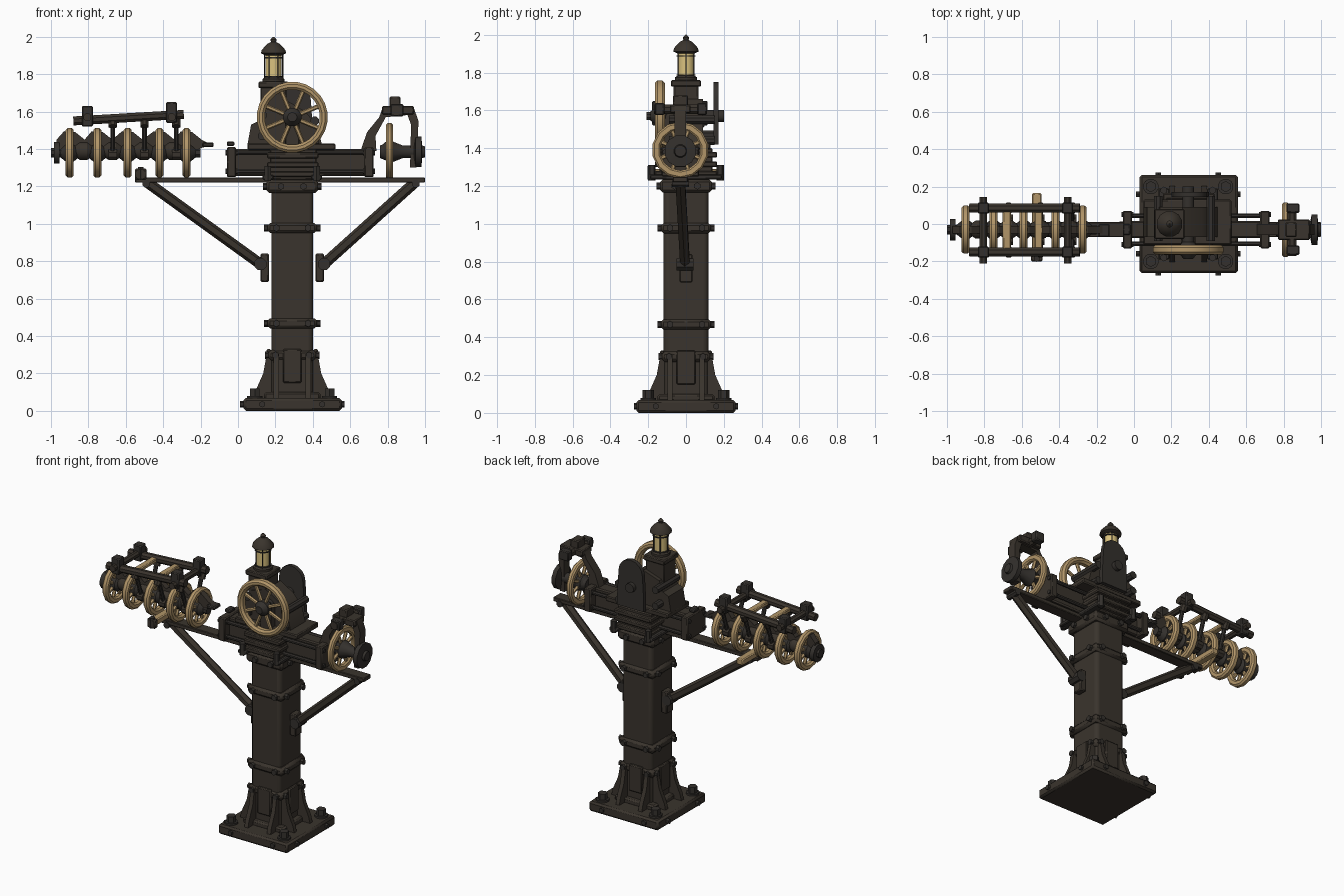
import bpy, bmesh, math
from mathutils import Vector, Matrix

cube = bpy.data.objects.get("Cube")
if cube:
    bpy.data.objects.remove(cube)


def material(name, colour):
    mat = bpy.data.materials.new(name)
    mat.use_nodes = True
    mat.diffuse_color = (*colour, 1)
    mat.node_tree.nodes["Principled BSDF"].inputs["Base Color"].default_value = (*colour, 1)
    return mat


IRON = material("dark iron", (.042, .034, .026))
STEEL = material("grey iron", (.034, .03, .026))
WOOD = material("tan brass", (.44, .3, .14))
GLASS = material("lamp glass", (.7, .54, .21))
X, Y, Z = Vector((1, 0, 0)), Vector((0, 1, 0)), Vector((0, 0, 1))
PX, MID = .29, -.03      # column centre, shaft line depth
parts = []


def finish(name, bm, mat, matrix=None, bevel=0, segments=1):
    if matrix:
        bm.transform(matrix)
    bmesh.ops.recalc_face_normals(bm, faces=bm.faces)
    mesh = bpy.data.meshes.new(name)
    bm.to_mesh(mesh)
    bm.free()
    mesh.materials.append(mat)
    obj = bpy.data.objects.new(name, mesh)
    bpy.context.collection.objects.link(obj)
    if bevel:
        mod = obj.modifiers.new("bevel", "BEVEL")
        mod.width, mod.segments = bevel, segments
    parts.append(obj)


def box(name, low, high, mat=IRON, bevel=.006, segments=1):
    low, high = Vector(low), Vector(high)
    bm = bmesh.new()
    bmesh.ops.create_cube(bm, size=1)
    shape = Matrix.Translation((low + high) / 2) @ Matrix.Diagonal((*(high - low), 1))
    finish(name, bm, mat, shape, bevel, segments)


def lathe(name, profile, centre, axis=Z, mat=IRON, steps=12, closed=False):
    """Revolve (radius, height) pairs about an axis."""
    bm = bmesh.new()
    rings = [[bm.verts.new((r * math.cos(a), r * math.sin(a), h)) for r, h in profile]
             for a in (math.tau * (i + .5) / steps for i in range(steps))]
    count = len(profile)
    for i, ring in enumerate(rings):
        after = rings[(i + 1) % steps]
        for j in range(count if closed else count - 1):
            k = (j + 1) % count
            bm.faces.new((ring[j], after[j], after[k], ring[k]))
    if not closed:
        for end in (0, -1):
            bm.faces.new([ring[end] for ring in rings])
    turn = Vector(axis).to_track_quat("Z", "Y").to_matrix().to_4x4()
    finish(name, bm, mat, Matrix.Translation(centre) @ turn)


def rod(name, start, end, radius, mat=IRON, steps=8):
    start, end = Vector(start), Vector(end)
    lathe(name, [(radius, 0), (radius, (end - start).length)], start, end - start, mat, steps)


def plate(name, outline, low, high, axis=Y, mat=IRON):
    """Extrude an outline: (x, z) along y, or (y, z) along x."""
    bm = bmesh.new()
    put = (lambda p, d: (p[0], d, p[1])) if axis == Y else (lambda p, d: (d, *p))
    a = [bm.verts.new(put(p, low)) for p in outline]
    b = [bm.verts.new(put(p, high)) for p in outline]
    bm.faces.new(a)
    bm.faces.new(b)
    for i in range(len(a)):
        j = (i + 1) % len(a)
        bm.faces.new((a[i], a[j], b[j], b[i]))
    finish(name, bm, mat)


def wheel(name, centre, axis, radius, width, spokes, thick, steps=14):
    w, c, inner = width / 2, width / 4, radius - thick
    rim = [(radius, -c), (radius, c), (radius - c, w), (inner + c, w),
           (inner, c), (inner, -c), (inner + c, -w), (radius - c, -w)]
    lathe(name + "_rim", rim, centre, axis, WOOD, steps, True)
    side = Z.cross(axis)
    for i in range(spokes):
        a = math.tau * (i + .5) / spokes
        way = side * math.cos(a) + Z * math.sin(a)
        rod(name + "_spoke", Vector(centre), Vector(centre) + way * (inner + .01), .012, WOOD, 6)
    lathe(name + "_hub", [(.025, -.05), (.05, -.02), (.05, .02), (.025, .05)], centre, axis, STEEL)


def band(name, low, high, half, bolt_offset):
    """Square clamp around the column with bolt heads on each face."""
    box(name, (PX - half, -half, low), (PX + half, half, high), bevel=.015)
    z = (low + high) / 2
    for face in range(4):
        turn = Matrix.Rotation(face * math.pi / 2, 3, "Z")
        for s in (-bolt_offset, bolt_offset):
            p = turn @ Vector((half - .005, s, 0)) + Vector((PX, 0, z))
            rod(name + "_bolt", p, p + turn @ X * .023, .019, STEEL, 6)


# Base plate, corner nuts and edge bolts
box("base_plate", (.03, -.262, 0), (.555, .262, .068), bevel=.012)
for sx in (-1, 1):
    for sy in (-1, 1):
        p = Vector((PX + sx * .2, sy * .2, .06))
        rod("anchor_washer", p, p + Z * .02, .042, STEEL, 12)
        rod("anchor_nut", p, p + Z * .06, .03, STEEL, 6)
        rod("edge_bolt", (PX + sx * .16, sy * .25, .035), (PX + sx * .16, sy * .275, .035), .017, STEEL, 6)
        rod("edge_bolt", (PX + sx * .25, sy * .16, .035), (PX + sx * .28, sy * .16, .035), .017, STEEL, 6)

# Column, foot gussets and face plates
box("column", (PX - .112, -.118, .05), (PX + .112, .118, 1.24), bevel=.025, segments=3)
box("column_foot", (PX - .15, -.15, .06), (PX + .15, .15, .1), bevel=.01)
fin = [(.1, .065), (.205, .065), (.195, .11), (.155, .2), (.135, .31), (.1, .33)]
for s in (-1, 1):
    for off in (-.085, .085):
        plate("side_gusset", [(PX + s * u, z) for u, z in fin], off - .014, off + .014)
        plate("front_gusset", [(s * u, z) for u, z in fin], PX + off - .014, PX + off + .014, X)
    box("foot_face_plate", (PX - .05, s * .125 - .012, .15), (PX + .05, s * .125 + .012, .33))
    box("foot_side_plate", (PX + s * .125 - .012, -.05, .15), (PX + s * .125 + .012, .05, .33))
band("foot_clamp", .27, .325, .128, .09)
band("lower_band", .44, .495, .133, .085)
band("upper_band", .95, 1.005, .133, .085)
band("top_collar", 1.165, 1.235, .138, .06)

# Long support bar and diagonal struts
box("support_bar", (-.55, MID - .04, 1.22), (1, MID + .04, 1.248), bevel=.004)
for s, far in ((-1, -.49), (1, .95)):
    face = PX + s * .125
    box("strut_bracket", (min(face, face + s * .045), -.035, .69), (max(face, face + s * .045), .035, .84))
    near = Vector((PX + s * .17, -.005, .785))
    rod("strut", near, (far, MID, 1.225), .029, IRON, 6)
    rod("strut_pin", near - Y * .045, near + Y * .045, .035, STEEL)
    rod("strut_end", (far, MID - .045, 1.215), (far, MID + .045, 1.215), .022, STEEL)

# Tan cross bar at the left end
box("cross_bar", (-.545, -.17, 1.248), (-.495, .165, 1.29), WOOD)
box("cross_bar_cap", (-.55, -.2, 1.235), (-.49, -.165, 1.295))
rod("cross_bar_bolt", (-.52, -.185, 1.235), (-.52, -.185, 1.305), .018, STEEL, 6)

# Gear housing with side rails and flanges
box("beam_box", (-.04, MID - .045, 1.255), (.7, MID + .045, 1.4), bevel=.008)
for x in (-.06, .675):
    box("beam_flange", (x, MID - .1, 1.25), (x + .05, MID + .1, 1.41))
    for y in (MID - .08, MID + .08):
        for z in (1.28, 1.38):
            rod("flange_bolt", (x - .008, y, z), (x + .058, y, z), .015, STEEL, 6)
for y in (MID - .075, MID + .075):
    for z in (1.28, 1.38):
        rod("beam_rail", (-.04, y, z), (.7, y, z), .013, STEEL)
box("center_housing", (.17, -.14, 1.235), (.42, .14, 1.4))
for i in range(3):
    z = 1.25 + i * .05
    box("housing_rib", (.155, -.165, z), (.43, .165, z + .03))
box("upper_deck", (.05, -.11, 1.395), (.52, .13, 1.43))
for s in (-1, 1):
    box("deck_foot", (PX + s * .13 - .03, -.19, 1.235), (PX + s * .13 + .03, .19, 1.262), STEEL)
    for y in (-.18, .18):
        rod("deck_foot_bolt", (PX + s * .13, y, 1.23), (PX + s * .13, y, 1.31), .02, STEEL, 6)

# Gear casing, back arch and tower
plate("casing_side", [(.05, 1.42), (.45, 1.42), (.42, 1.53), (.36, 1.6), (.26, 1.66), (.14, 1.62),
                      (.11, 1.55), (.07, 1.53)], -.07, .09)
arch = [(PX + .01 + .09 * math.cos(a), 1.66 + .09 * math.sin(a))
        for a in (math.pi * i / 8 for i in range(9))]
plate("back_arch", [(.4, 1.42), (.4, 1.5)] + arch + [(.2, 1.5), (.2, 1.42)], .145, .172, Y, STEEL)
rod("wheel_axle", (PX, -.17, 1.57), (PX, .2, 1.57), .032, STEEL, 12)
for z in (1.47, 1.58):
    rod("cross_shaft", (.13, -.09, z), (.13, .15, z), .025, STEEL)
    rod("cross_shaft", (.41, -.09, z - .03), (.41, .15, z - .03), .025, STEEL)
box("bearing_post", (.25, -.12, 1.4), (.33, -.06, 1.58))
box("lamp_tower", (.12, -.065, 1.55), (.26, .065, 1.735))
box("lamp_tower_cap", (.11, -.08, 1.725), (.27, .08, 1.76))
wheel("hand_wheel", (PX, -.138, 1.57), -Y, .19, .052, 8, .042, 24)

# Lantern
LAMP = Vector((.19, 0, 0))
lathe("lamp_base", [(.06, 1.755), (.06, 1.775), (.045, 1.785)], LAMP)
rod("lamp_glass", LAMP + Z * 1.78, LAMP + Z * 1.91, .045, GLASS, 12)
for i in range(6):
    a = math.tau * i / 6
    p = LAMP + Vector((math.cos(a), math.sin(a), 0)) * .049
    rod("lamp_bar", p + Z * 1.78, p + Z * 1.915, .0035, STEEL, 6)
for z in (1.785, 1.885):
    lathe("lamp_ring", [(.043, z), (.053, z), (.053, z + .006), (.043, z + .006)], LAMP, Z, STEEL, 12, True)
lathe("lamp_roof", [(.045, 1.9), (.07, 1.912), (.065, 1.93), (.035, 1.962), (.014, 1.972),
                    (.018, 1.985), (.004, 2)], LAMP)

# Right pulley with its curved arm and head frame
wheel("right_pulley", (.81, MID, 1.39), X, .15, .035, 8, .042)
lathe("right_drum", [(.035, -.06), (.06, 0), (.035, .06), (.035, .12), (.085, .13), (.085, .16),
                     (.035, .165), (.03, .18)], (.82, MID, 1.385), X, STEEL)
plate("curved_arm", [(.655, 1.39), (.74, 1.39), (.735, 1.47), (.79, 1.57), (.94, 1.585), (.94, 1.625),
                     (.775, 1.625), (.755, 1.57), (.69, 1.49)], MID - .03, MID + .03)
plate("end_fork", [(.92, 1.3), (.955, 1.3), (.965, 1.55), (.94, 1.62), (.9, 1.6), (.925, 1.53)],
      MID - .03, MID + .03)
rod("head_bar", (.845, -.17, 1.605), (.845, .11, 1.605), .027)
box("head_plate", (.77, MID - .055, 1.585), (.94, MID + .055, 1.63))
box("head_block", (.81, MID - .04, 1.6), (.87, MID + .04, 1.68))
for y in (-.14, .085):
    box("head_end", (.815, y - .025, 1.575), (.885, y + .025, 1.64), STEEL)

# Left row of pulleys on a shared shaft
rod("left_shaft", (-1, MID, 1.38), (-.2, MID, 1.38), .028, STEEL)
rod("shaft_cap", (-.985, MID, 1.38), (-.955, MID, 1.38), .06, STEEL, 12)
centres = [-.9, -.752, -.59, -.42, -.275]
for x in centres:
    wheel("left_pulley", (x, MID, 1.38), X, .132, .042, 8, .042)
top = [(-.97, 1.45)]
for x in centres:
    top += [(x - .03, 1.495), (x + .03, 1.49), (x + .08, 1.45)]
plate("spine_plate", [(-.97, 1.37)] + top + [(-.14, 1.42), (-.2, 1.405), (-.26, 1.37)], MID - .02, MID + .02)
for a, b in zip(centres, centres[1:]):
    mid = (a + b) / 2
    lathe("spacer_drum", [(.03, -.05), (.05, -.02), (.05, .02), (.03, .05)], (mid, MID, 1.39), X)
box("link_block", (-.19, -.07, 1.41), (-.13, .0, 1.435), STEEL)
box("link_tab", (-.06, -.06, 1.415), (-.02, 0, 1.44), STEEL)

# Overhead frame with hanging rods and tan cross slats
for y in (-.15, .085):
    rod("frame_rail", (-.88, y, 1.55), (-.29, y, 1.585), .026)
    for x, z in ((-.805, 1.55), (-.355, 1.57)):
        box("frame_corner", (x - .03, y - .03, z - .03), (x + .03, y + .03, z + .08), STEEL)
    low = MID + (y - MID) * .45
    for x in (-.67, -.5, -.33):
        rod("hanger", (x, y, 1.56), (x, low, 1.37), .014, STEEL)
        rod("hanger_knob", (x, y - .01, 1.52), (x, y + .01, 1.56), .024)
        rod("hanger_foot", (x - .022, low, 1.37), (x + .022, low, 1.37), .03)
for x in (-.805, -.355):
    rod("frame_end_bar", (x, -.21, 1.57), (x, .145, 1.57), .022)
for x in (-.68, -.51):
    box("tan_slat", (x - .022, -.14, 1.548), (x + .022, .075, 1.575), WOOD)

# Shading
bpy.ops.object.select_all(action="DESELECT")
for obj in parts:
    obj.select_set(True)
bpy.context.view_layer.objects.active = parts[0]
bpy.ops.object.shade_smooth_by_angle(angle=math.radians(32))
